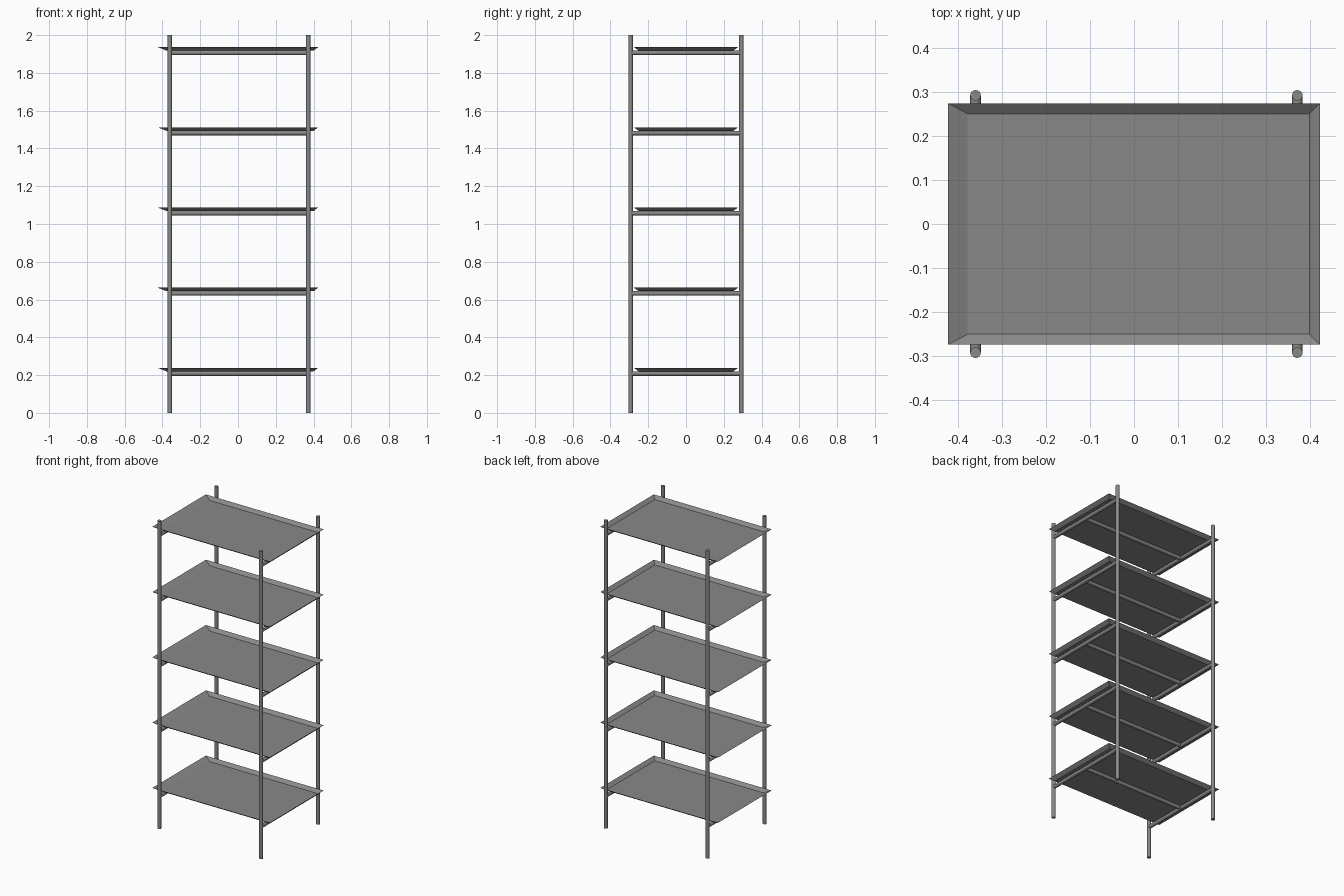
import bpy
import bmesh
import math
from mathutils import Vector

cube = bpy.data.objects.get("Cube")
if cube:
    bpy.data.objects.remove(cube, do_unlink=True)

# One grey metal for the whole shelf
metal = bpy.data.materials.new("grey metal")
metal.use_nodes = True
grey = (0.25, 0.25, 0.25, 1)
metal.diffuse_color = grey
metal.node_tree.nodes["Principled BSDF"].inputs["Base Color"].default_value = grey

TUBE = 0.012
POST_X = (-0.361, 0.372)
POST_Y = 0.293
LEVELS = [0.208 + 0.4245 * i for i in range(5)]


def tube(name, start, end):
    """Round bar between two points."""
    start, end = Vector(start), Vector(end)
    axis = end - start
    bpy.ops.mesh.primitive_cylinder_add(
        vertices=16, radius=TUBE, depth=axis.length, location=(start + end) / 2,
        rotation=axis.to_track_quat("Z", "Y").to_euler())
    ob = bpy.context.object
    ob.name = name
    ob.data.materials.append(metal)
    bpy.ops.object.shade_smooth_by_angle(angle=math.radians(40))


def tray(name, z):
    """Thin sheet with four flared edges."""
    bm = bmesh.new()

    def ring(x0, x1, y, height):
        corners = ((x0, -y), (x1, -y), (x1, y), (x0, y))
        return [bm.verts.new((px, py, height)) for px, py in corners]

    floor = ring(-0.379, 0.4, 0.251, z)
    rim = ring(-0.424, 0.424, 0.275, z + 0.018)
    bm.faces.new(floor)
    for i in range(4):
        j = (i + 1) % 4
        bm.faces.new((floor[i], rim[i], rim[j], floor[j]))
    mesh = bpy.data.meshes.new(name)
    bm.to_mesh(mesh)
    bm.free()
    mesh.materials.append(metal)
    bpy.context.collection.objects.link(bpy.data.objects.new(name, mesh))


# Corner posts
for x, side in zip(POST_X, ("right", "left")):
    for y, end in ((-POST_Y, "front"), (POST_Y, "back")):
        tube(f"{end}_{side}_post", (x, y, 0), (x, y, 2))

# Each level: two side rails, a centre rail and a tray
for n, z in enumerate(LEVELS, 1):
    for x, side in zip(POST_X, ("right", "left")):
        tube(f"{side}_rail_{n}", (x, -POST_Y, z), (x, POST_Y, z))
    tube(f"centre_rail_{n}", (POST_X[0], 0, z), (POST_X[1], 0, z))
    tray(f"tray_{n}", z + TUBE)
